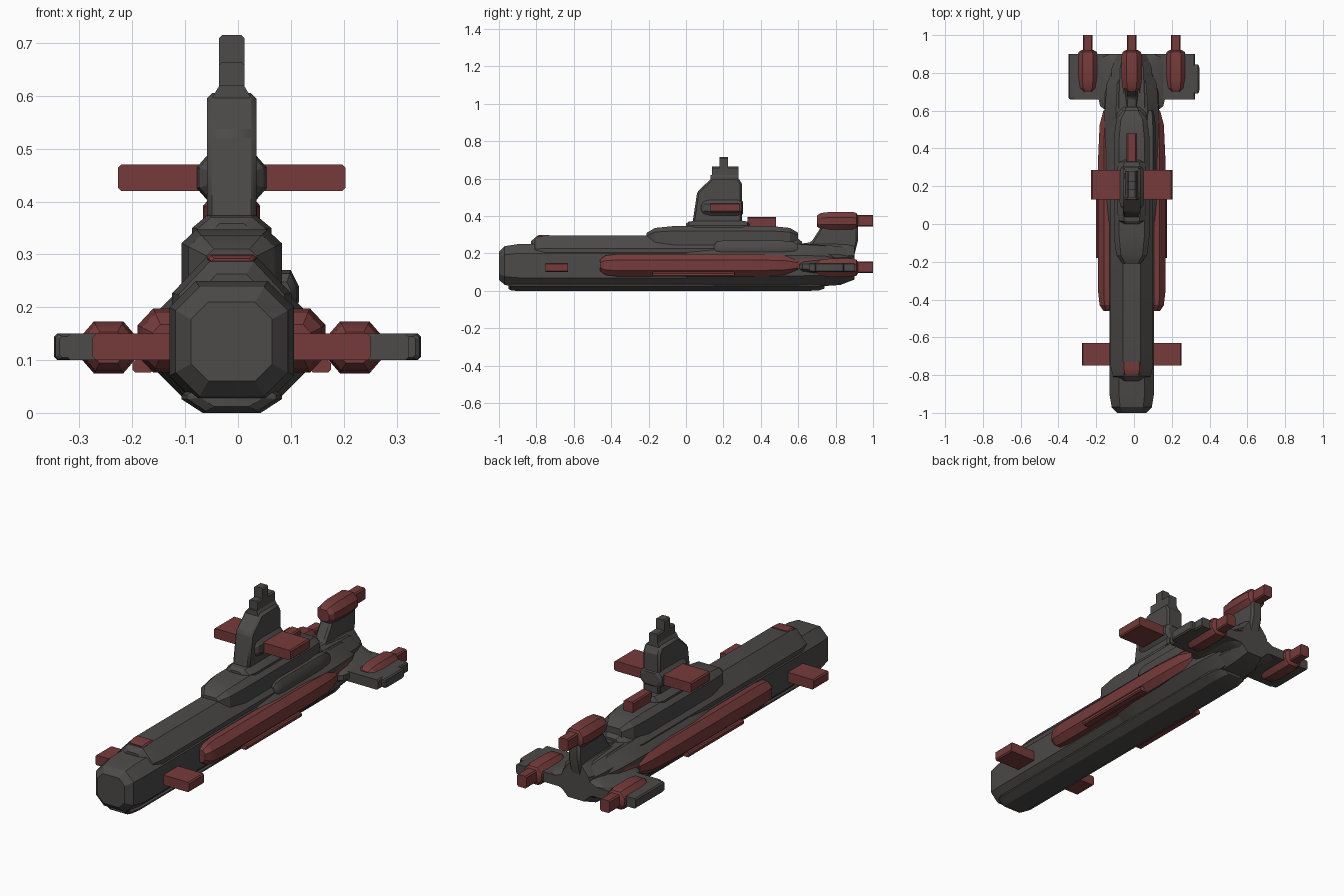
import bpy, bmesh

old = bpy.data.objects.get("Cube")
if old:
    bpy.data.objects.remove(old, do_unlink=True)

CENTRE = -0.012  # centreline of the hull


def material(name, red, green, blue):
    mat = bpy.data.materials.new(name)
    mat.use_nodes = True
    colour = (red, green, blue, 1)
    mat.diffuse_color = colour
    mat.node_tree.nodes["Principled BSDF"].inputs["Base Color"].default_value = colour
    return mat


GREY = material("dark grey", 0.073, 0.069, 0.066)
RED = material("dull red", 0.18, 0.043, 0.043)


def finish(name, bm, mat):
    bmesh.ops.recalc_face_normals(bm, faces=bm.faces)
    mesh = bpy.data.meshes.new(name)
    bm.to_mesh(mesh)
    bm.free()
    mesh.materials.append(mat)
    part = bpy.data.objects.new(name, mesh)
    bpy.context.collection.objects.link(part)
    bpy.ops.object.select_all(action="DESELECT")
    part.select_set(True)
    bpy.context.view_layer.objects.active = part
    bpy.ops.object.shade_smooth_by_angle(angle=0.5)
    return part


def skin(bm, rings):
    """Join matching rings with quads and cap both ends."""
    for ring, following in zip(rings, rings[1:]):
        for i in range(len(ring)):
            bm.faces.new((ring[i - 1], ring[i], following[i], following[i - 1]))
    bm.faces.new(rings[0])
    bm.faces.new(rings[-1])


def block(name, mat, half, span, height, chamfer=(0.006, 0.006),
          nose=0, tail=0, shrink=0.5, x=CENTRE):
    """Chamfered bar along y whose nose and tail shrink in a rounded curve."""
    def curve(t):
        return shrink + (1 - shrink) * (1 - (1 - t) ** 2) ** 0.5

    front, back = span
    nose_steps = (0, 0.3, 1) if nose else (1,)
    tail_steps = (1, 0.3, 0) if tail else (1,)
    stations = [(front + nose * t, curve(t)) for t in nose_steps]
    stations += [(back - tail * t, curve(t)) for t in tail_steps]
    middle, rise = sum(height) / 2, (height[1] - height[0]) / 2
    cut, drop = chamfer
    quarter = [(half, rise - drop), (half - cut, rise)]
    top = quarter + [(-a, b) for a, b in reversed(quarter)]
    outline = top + [(-a, -b) for a, b in top]
    bm = bmesh.new()
    skin(bm, [[bm.verts.new((x + a * s, y, middle + b * s)) for a, b in outline]
              for y, s in stations])
    return finish(name, bm, mat)


def fin(name, mat, half, outline):
    """Side outline (y, z) given thickness and chamfered edges."""
    bm = bmesh.new()
    skin(bm, [[bm.verts.new((CENTRE + side, y, z)) for y, z in outline]
              for side in (-half, half)])
    part = finish(name, bm, mat)
    bevel = part.modifiers.new("Chamfer", "BEVEL")
    bevel.width = 0.01
    bevel.segments = 1


# Hull, wider aft hull and keel
block("hull", GREY, half=0.118, span=(-1, 0.9), height=(0.02, 0.25),
      chamfer=(0.05, 0.05), nose=0.1, tail=0.25, shrink=0.65)
block("aft_hull", GREY, half=0.143, span=(-0.05, 0.8), height=(0.02, 0.25),
      chamfer=(0.06, 0.06), nose=0.2, tail=0.2, shrink=0.75)
block("keel", GREY, half=0.095, span=(-0.95, 0.74), height=(0, 0.06),
      chamfer=(0.04, 0.026), nose=0.04, tail=0.08, shrink=0.6)

# Ridged deck and the raised deck under the sail
block("ridged_deck", GREY, half=0.113, span=(-0.83, 0.62), height=(0.13, 0.296),
      chamfer=(0.066, 0.07), nose=0.08, tail=0.1, shrink=0.6)
block("raised_deck", GREY, half=0.095, span=(-0.21, 0.6), height=(0.2, 0.347),
      chamfer=(0.028, 0.026), nose=0.15, tail=0.15, shrink=0.5)
block("deck_shoulder", GREY, half=0.03, span=(0.15, 0.6), height=(0.18, 0.27),
      chamfer=(0.015, 0.03), nose=0.05, tail=0.1, x=0.085)

# Sail, its root, plane fairing and stepped mast
fin("sail", GREY, 0.047, [(0.03, 0.33), (0.06, 0.53), (0.14, 0.605),
                          (0.28, 0.605), (0.3, 0.57), (0.3, 0.33)])
block("sail_root", GREY, half=0.075, span=(0, 0.34), height=(0.31, 0.375),
      chamfer=(0.03, 0.025), nose=0.05, tail=0.04)
block("sail_plane_fairing", GREY, half=0.066, span=(0.08, 0.305), height=(0.4, 0.49),
      chamfer=(0.022, 0.025), nose=0.05, tail=0.03, shrink=0.7)
block("mast_root", GREY, half=0.035, span=(0.13, 0.28), height=(0.57, 0.62),
      chamfer=(0.012, 0.02))
block("mast", GREY, half=0.024, span=(0.14, 0.28), height=(0.58, 0.664))
block("mast_head", GREY, half=0.024, span=(0.18, 0.225), height=(0.65, 0.715))

# Red planes and deck blocks
block("sail_planes", RED, half=0.215, span=(0.13, 0.285), height=(0.42, 0.47))
block("bow_planes", RED, half=0.263, span=(-0.75, -0.63), height=(0.1, 0.15))
block("aft_deck_hatch", RED, half=0.027, span=(0.33, 0.48), height=(0.33, 0.396))
block("bow_deck_block", RED, half=0.047, span=(-0.8, -0.73), height=(0.22, 0.3),
      nose=0.04, shrink=0.8)

# Stern wing, its thick root and its tips
block("stern_wing", GREY, half=0.323, span=(0.66, 0.9), height=(0.1, 0.15), x=0)
block("left_wing_tip", GREY, half=0.05, span=(0.69, 0.845), height=(0.1, 0.15),
      nose=0.02, tail=0.02, shrink=0.8, x=0.296)
block("right_wing_tip", GREY, half=0.05, span=(0.66, 0.9), height=(0.1, 0.15),
      nose=0.02, shrink=0.8, x=-0.298)
block("wing_root", GREY, half=0.18, span=(0.6, 0.9), height=(0.08, 0.18),
      chamfer=(0.08, 0.035), nose=0.08, tail=0.06, shrink=0.75)

# Upright tail fin with a flared base
fin("tail_fin", GREY, 0.032, [(0.6, 0.15), (0.6, 0.25), (0.67, 0.26), (0.73, 0.355),
                              (0.92, 0.355), (0.92, 0.27), (0.89, 0.15)])
block("fin_base", GREY, half=0.09, span=(0.58, 0.9), height=(0.12, 0.25),
      chamfer=(0.05, 0.06), tail=0.1, shrink=0.8)

# Long side pods, each with a rail and a strip running aft
for side, sign in (("right", -1), ("left", 1)):
    block(side + "_side_pod", RED, half=0.056, span=(-0.46, 0.6), height=(0.076, 0.198),
          chamfer=(0.03, 0.032), nose=0.1, tail=0.25, x=CENTRE + sign * 0.122)
    block(side + "_pod_rail", RED, half=0.02, span=(-0.18, 0.26), height=(0.076, 0.1),
          x=CENTRE + sign * 0.168)
    block(side + "_aft_strip", RED, half=0.025, span=(0.45, 0.75), height=(0.11, 0.185),
          chamfer=(0.01, 0.02), tail=0.2, x=CENTRE + sign * 0.12)

# Three stern pods with exhausts: two on the wing, one on the fin
for place, offset, z in (("right", -0.233, 0.125), ("left", 0.233, 0.125),
                         ("top", 0, 0.374)):
    block(place + "_stern_pod", RED, half=0.054, span=(0.7, 0.92),
          height=(z - 0.05, z + 0.048), chamfer=(0.026, 0.03), nose=0.07, tail=0.03,
          shrink=0.6, x=CENTRE + offset)
    block(place + "_exhaust", RED, half=0.026, span=(0.9, 1),
          height=(z - 0.03, z + 0.032), x=CENTRE + offset)
